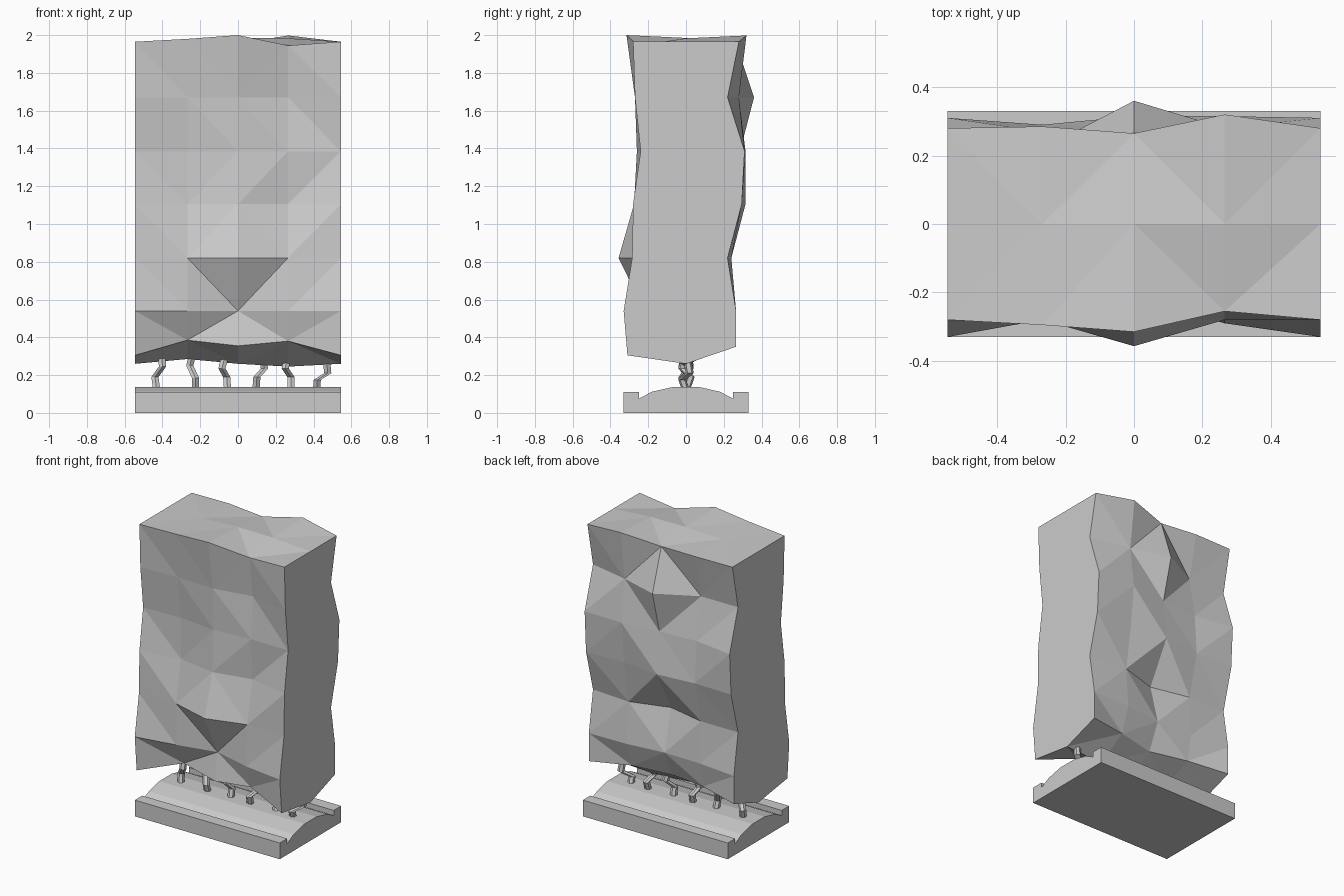
import bpy, bmesh

if "Cube" in bpy.data.objects:
    bpy.data.objects.remove(bpy.data.objects["Cube"])


def finish(bm, name):
    bmesh.ops.recalc_face_normals(bm, faces=bm.faces)
    mesh = bpy.data.meshes.new(name)
    bm.to_mesh(mesh)
    bm.free()
    obj = bpy.data.objects.new(name, mesh)
    bpy.context.collection.objects.link(obj)
    return obj


def loft(name, rings, triangulate=False):
    """Skin a list of equal-length closed rings and cap both ends."""
    bm = bmesh.new()
    rows = [[bm.verts.new(p) for p in ring] for ring in rings]
    n = len(rows[0])
    sides = []
    for a, b in zip(rows, rows[1:]):
        for i in range(n):
            j = (i + 1) % n
            sides.append(bm.faces.new((a[i], a[j], b[j], b[i])))
    bm.faces.new(rows[0])
    bm.faces.new(rows[-1])
    bmesh.ops.recalc_face_normals(bm, faces=bm.faces)
    if triangulate:
        bmesh.ops.triangulate(bm, faces=sides, quad_method='SHORT_EDGE')
    return finish(bm, name)


# Faceted hedge block: one cross-section ring per column; both ends match
HALF = 0.545
LEVELS = [0.54, 0.82, 1.105, 1.385, 1.67]
COLUMNS = [-HALF, -0.268, 0, 0.265]
FRONT = [  # depth of the front, bottom to top
    [-.31, -.33, -.285, -.28, -.24, -.27, -.28],
    [-.20, -.28, -.28, -.23, -.23, -.26, -.295],
    [-.25, -.22, -.357, -.275, -.26, -.27, -.315],
    [-.24, -.29, -.28, -.22, -.24, -.22, -.255],
]
BACK = [  # depth of the back, bottom to top
    [.265, .265, .22, .295, .31, .22, .28],
    [.20, .235, .22, .29, .27, .22, .285],
    [.15, .23, .16, .315, .286, .36, .265],
    [.20, .26, .24, .285, .315, .28, .32],
]
# Heights: front bottom, middle bottom, back bottom, front top, middle top, back top
EDGES = [
    (.305, .26, .35, 1.965, 1.965, 1.965),
    (.385, .285, .37, 1.98, 1.975, 1.965),
    (.355, .26, .36, 2.0, 1.985, 1.955),
    (.38, .245, .37, 1.945, 1.983, 1.998),
]


def hedge_ring(x, c):
    fb, mb, bb, ft, mt, bt = EDGES[c]
    front = [(x, y, z) for y, z in zip(FRONT[c], [fb] + LEVELS + [ft])]
    back = [(x, y, z) for y, z in zip(BACK[c], [bb] + LEVELS + [bt])]
    return front + [(x, 0, mt)] + back[::-1] + [(x, 0, mb)]


rings = [hedge_ring(x, c) for c, x in enumerate(COLUMNS)]
rings.append(hedge_ring(HALF, 0))
loft("hedge", rings, triangulate=True)

# Planter base: curb and mounded soil profile extruded along x
half_profile = [(.33, 0), (.33, .11), (.25, .11), (.25, .075), (.18, .112), (.065, .138)]
profile = half_profile + [(-y, z) for y, z in reversed(half_profile)]
loft("planter_base", [[(x, y, z) for y, z in profile] for x in (-HALF, HALF)])

# Crooked stems between base and hedge
STEMS = [
    [(-.43, 0, .12), (-.44, .02, .19), (-.40, -.02, .245), (-.405, 0, .34)],
    [(-.225, 0, .12), (-.225, -.02, .185), (-.255, .02, .25), (-.235, 0, .34)],
    [(-.055, 0, .12), (-.06, .02, .19), (-.085, -.02, .235), (-.06, 0, .34)],
    [(.095, 0, .12), (.10, -.02, .19), (.14, .02, .235), (.125, 0, .32)],
    [(.28, 0, .12), (.28, .025, .19), (.25, -.02, .235), (.265, 0, .32)],
    [(.415, 0, .12), (.42, -.02, .175), (.475, .02, .21), (.465, 0, .32)],
]
R = 0.019
for i, path in enumerate(STEMS):
    loft(f"stem_{i + 1}", [[(x + R * dx, y + R * dy, z)
                           for dx, dy in ((-1, -.6), (0, -1.1), (1, -.6), (1, .6), (0, 1.1), (-1, .6))]
                          for x, y, z in path])
